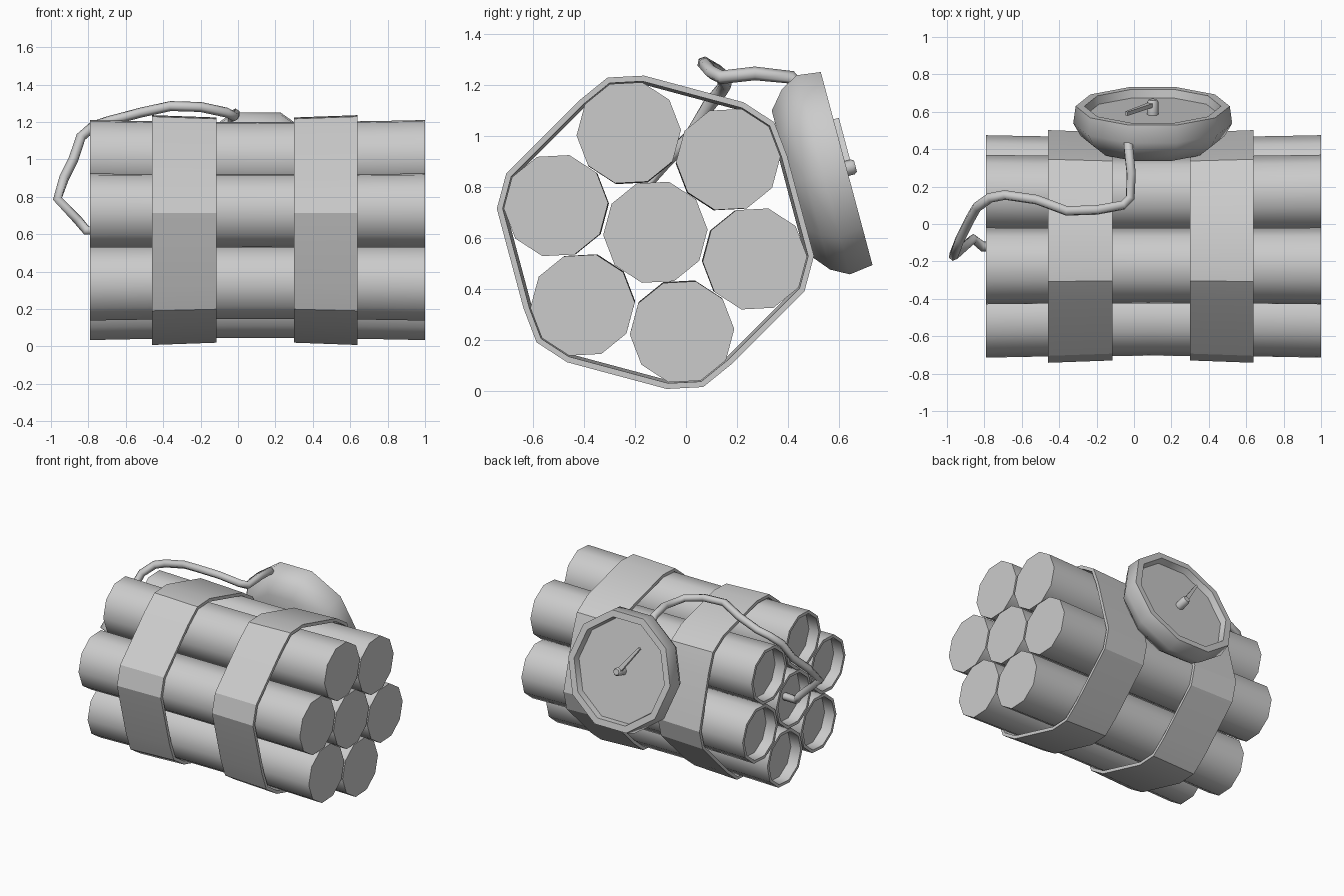
import bpy, bmesh
from math import sin, cos, radians, pi
from mathutils import Matrix, Vector
from mathutils.geometry import convex_hull_2d

if "Cube" in bpy.data.objects:
    bpy.data.objects.remove(bpy.data.objects["Cube"])

GREY = (0.6, 0.6, 0.6, 1)
mat = bpy.data.materials.new("plain_grey")
mat.use_nodes = True
mat.diffuse_color = GREY
mat.node_tree.nodes["Principled BSDF"].inputs["Base Color"].default_value = GREY

SIDES, STICK_R, MID_X = 10, 0.205, 0.1
AXIS = Vector((-0.12, 0.622))          # bundle axis in y, z
centres = [AXIS] + [AXIS + 0.404 * Vector((cos(a), sin(a)))
                    for a in (radians(45 + 60 * k) for k in range(6))]


def finish(name, bm, angle, matrix=Matrix()):
    bmesh.ops.recalc_face_normals(bm, faces=bm.faces)
    mesh = bpy.data.meshes.new(name)
    bm.to_mesh(mesh)
    bm.free()
    mesh.materials.append(mat)
    ob = bpy.data.objects.new(name, mesh)
    ob.matrix_world = matrix
    bpy.context.collection.objects.link(ob)
    bpy.ops.object.select_all(action='DESELECT')
    ob.select_set(True)
    bpy.context.view_layer.objects.active = ob
    bpy.ops.object.shade_smooth_by_angle(angle=radians(angle))
    return ob


def skin(bm, rings, closed=False):
    """Join successive rings of points with quads, optionally capping the ends."""
    loops = [[bm.verts.new(p) for p in ring] for ring in rings]
    pairs = list(zip(loops, loops[1:]))
    if closed:
        pairs.append((loops[-1], loops[0]))
    else:
        bm.faces.new(loops[0])
        bm.faces.new(loops[-1])
    for a, b in pairs:
        for i in range(len(a)):
            j = (i + 1) % len(a)
            bm.faces.new((a[i], a[j], b[j], b[i]))


def section(centre, r):
    return [centre + r * Vector((cos(t), sin(t)))
            for t in (2 * pi * k / SIDES + radians(3) for k in range(SIDES))]


def placed(points, x, scale):
    """Put a y-z outline at x, pulled towards the bundle axis."""
    return [(x, *(AXIS + (p - AXIS) * scale)) for p in points]


def pinch(x):
    return 1 - 0.018 * (1 - ((x - MID_X) / 0.9) ** 2)


# Sticks: flat at one end, cupped at the other, slightly squeezed in the middle
for n, c in enumerate(centres):
    bm = bmesh.new()
    rings = [placed(section(c, STICK_R - 0.022), -0.71, 1),
             placed(section(c, STICK_R - 0.022), -0.79, 1)]
    for k in range(9):
        x = -0.79 + 1.79 * k / 8
        rings.append(placed(section(c, STICK_R), x, pinch(x)))
    skin(bm, rings)
    finish(f"stick_{n + 1}", bm, 40)

# Straps: hull around the sticks, tapering towards the middle
outer = [p for c in centres for p in section(c, STICK_R + 0.027)]
inner = [p for c in centres for p in section(c, STICK_R + 0.004)]
hull = convex_hull_2d(outer)
outer, inner = [outer[i] for i in hull], [inner[i] for i in hull]
for name, wide, narrow in (("right_strap", -0.46, -0.115), ("left_strap", 0.64, 0.30)):
    bm = bmesh.new()
    skin(bm, [placed(outer, wide, 1), placed(outer, narrow, 0.98),
              placed(inner, narrow, 0.98), placed(inner, wide, 1)], closed=True)
    finish(name, bm, 25)

# Timer frame: local z points out of the dial
tilt = radians(15)
out = Vector((0, cos(tilt), sin(tilt)))
up = Vector((0, -sin(tilt), cos(tilt)))
dial = Matrix((up.cross(out), up, out)).transposed().to_4x4()
dial.translation = (MID_X, 0.63, 0.872)


def lathe(name, profile, sides, angle):
    bm = bmesh.new()
    skin(bm, [[(r * cos(2 * pi * k / sides), r * sin(2 * pi * k / sides), z)
               for k in range(sides)] for r, z in profile])
    return finish(name, bm, angle, dial)


lathe("timer_case", [(0.31, -0.225), (0.385, -0.165), (0.425, -0.095), (0.412, 0),
                     (0.365, 0), (0.355, -0.045)], SIDES, 42)
lathe("timer_hub", [(0.03, -0.05), (0.03, 0.025), (0.022, 0.036)], 8, 50)

# Timer hand
bm = bmesh.new()
tip = Vector((0.14, 0.195, 0))
side = Vector((-tip.y, tip.x, 0)).normalized()
skin(bm, [[p + side * w + Vector((0, 0, z))
           for w, z in ((-h, 0), (h, 0), (h, 0.022), (-h, 0.022))]
          for p, h in ((Vector(), 0.016), (tip, 0.008))])
finish("timer_hand", bm, 30, dial)

# Wire from the middle stick to the timer
path = [(-0.70, -0.125, 0.62), (-0.81, -0.12, 0.62), (-0.86, -0.08, 0.68),
        (-0.965, -0.17, 0.79), (-0.93, -0.08, 0.9), (-0.88, 0.02, 1.0),
        (-0.84, 0.09, 1.12), (-0.77, 0.14, 1.18), (-0.69, 0.155, 1.205),
        (-0.52, 0.13, 1.25), (-0.36, 0.07, 1.285), (-0.2, 0.075, 1.28),
        (-0.06, 0.1, 1.25), (-0.02, 0.14, 1.23), (-0.015, 0.27, 1.245),
        (-0.03, 0.41, 1.23), (-0.03, 0.46, 1.17)]
curve = bpy.data.curves.new("wire_path", 'CURVE')
curve.dimensions = '3D'
curve.bevel_depth = 0.027
curve.bevel_resolution = 1
curve.use_fill_caps = True
spline = curve.splines.new('POLY')
spline.points.add(len(path) - 1)
for point, co in zip(spline.points, path):
    point.co = (*co, 1)
    point.radius = 1
spline.use_smooth = True
curve.materials.append(mat)
wire = bpy.data.objects.new("wire", curve)
bpy.context.collection.objects.link(wire)
